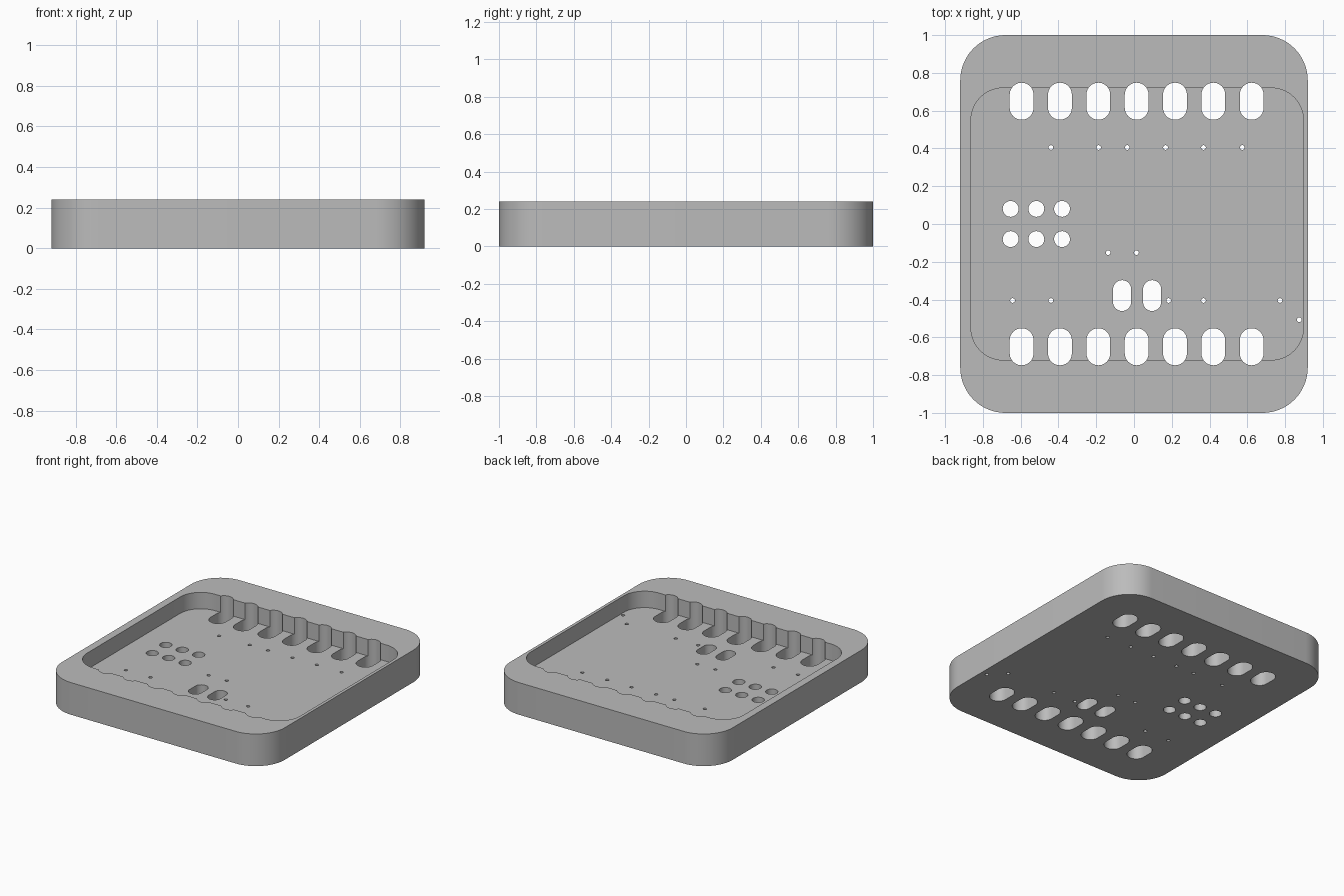
import bpy, bmesh, math

if "Cube" in bpy.data.objects:
    bpy.data.objects.remove(bpy.data.objects["Cube"], do_unlink=True)

HEIGHT, FLOOR = 0.24, 0.117


def outline(cx, cy, w, d, r, steps):
    """Rounded rectangle; a circle or slot when the radius is half a side."""
    pts = []
    corners = [(1, 1), (-1, 1), (-1, -1), (1, -1)]
    for i, (sx, sy) in enumerate(corners):
        for k in range(steps + 1):
            a = math.pi / 2 * (i + k / steps)
            p = (cx + sx * (w / 2 - r) + r * math.cos(a),
                 cy + sy * (d / 2 - r) + r * math.sin(a))
            if not pts or math.dist(p, pts[-1]) > 1e-5:
                pts.append(p)
    if math.dist(pts[0], pts[-1]) < 1e-5:
        pts.pop()
    return pts


def prisms(name, outlines, z0, z1):
    """One object made of upright prisms."""
    bm = bmesh.new()
    for pts in outlines:
        low = [bm.verts.new((x, y, z0)) for x, y in pts]
        top = [bm.verts.new((x, y, z1)) for x, y in pts]
        bm.faces.new(low[::-1])
        bm.faces.new(top)
        for i in range(len(pts)):
            j = (i + 1) % len(pts)
            bm.faces.new((low[i], low[j], top[j], top[i]))
    mesh = bpy.data.meshes.new(name)
    bm.to_mesh(mesh)
    bm.free()
    obj = bpy.data.objects.new(name, mesh)
    bpy.context.collection.objects.link(obj)
    return obj


# Solid tray body and the shallow recess
tray = prisms("tray", [outline(0, 0, 1.84, 2, 0.24, 16)], 0, HEIGHT)
recess = prisms("recess_cutter", [outline(0.017, 0, 1.76, 1.44, 0.17, 14)], FLOOR, 0.4)

# Slots along the front and back, and the middle pair
holes = [outline(-0.595 + 0.203 * i, y, 0.126, 0.196, 0.063, 10)
         for i in range(7) for y in (-0.65, 0.65)]
holes += [outline(x, -0.379, 0.096, 0.163, 0.048, 10) for x in (-0.063, 0.096)]

# Round holes in a grid of three by two
holes += [outline(x, y, 0.084, 0.084, 0.042, 8)
          for x in (-0.653, -0.517, -0.381) for y in (-0.08, 0.08)]

# Pin holes in rows
pin_rows = {0.405: (-0.44, -0.187, -0.036, 0.167, 0.368, 0.573),
            -0.152: (-0.137, 0.013),
            -0.405: (-0.643, -0.44, 0.183, 0.368, 0.773),
            -0.507: (0.875,)}
holes += [outline(x, y, 0.025, 0.025, 0.0125, 4) for y, xs in pin_rows.items() for x in xs]
hole_cutter = prisms("hole_cutter", holes, -0.1, 0.4)

# Cut the recess and the holes, then drop the cutters
for cutter in (recess, hole_cutter):
    cutter.hide_render = True
    mod = tray.modifiers.new(cutter.name, 'BOOLEAN')
    mod.operation, mod.solver, mod.object = 'DIFFERENCE', 'EXACT', cutter
bpy.context.view_layer.update()
cut = bpy.data.meshes.new_from_object(tray.evaluated_get(bpy.context.evaluated_depsgraph_get()))
tray.modifiers.clear()
tray.data = cut
cut.name = "tray"
for cutter in (recess, hole_cutter):
    bpy.data.objects.remove(cutter, do_unlink=True)

# Plain grey
grey = bpy.data.materials.new("grey")
grey.use_nodes = True
colour = (0.5, 0.5, 0.5, 1)
grey.diffuse_color = colour
grey.node_tree.nodes["Principled BSDF"].inputs["Base Color"].default_value = colour
cut.materials.clear()
cut.materials.append(grey)

bpy.ops.object.select_all(action='DESELECT')
tray.select_set(True)
bpy.context.view_layer.objects.active = tray
bpy.ops.object.shade_smooth_by_angle(angle=math.radians(35))
